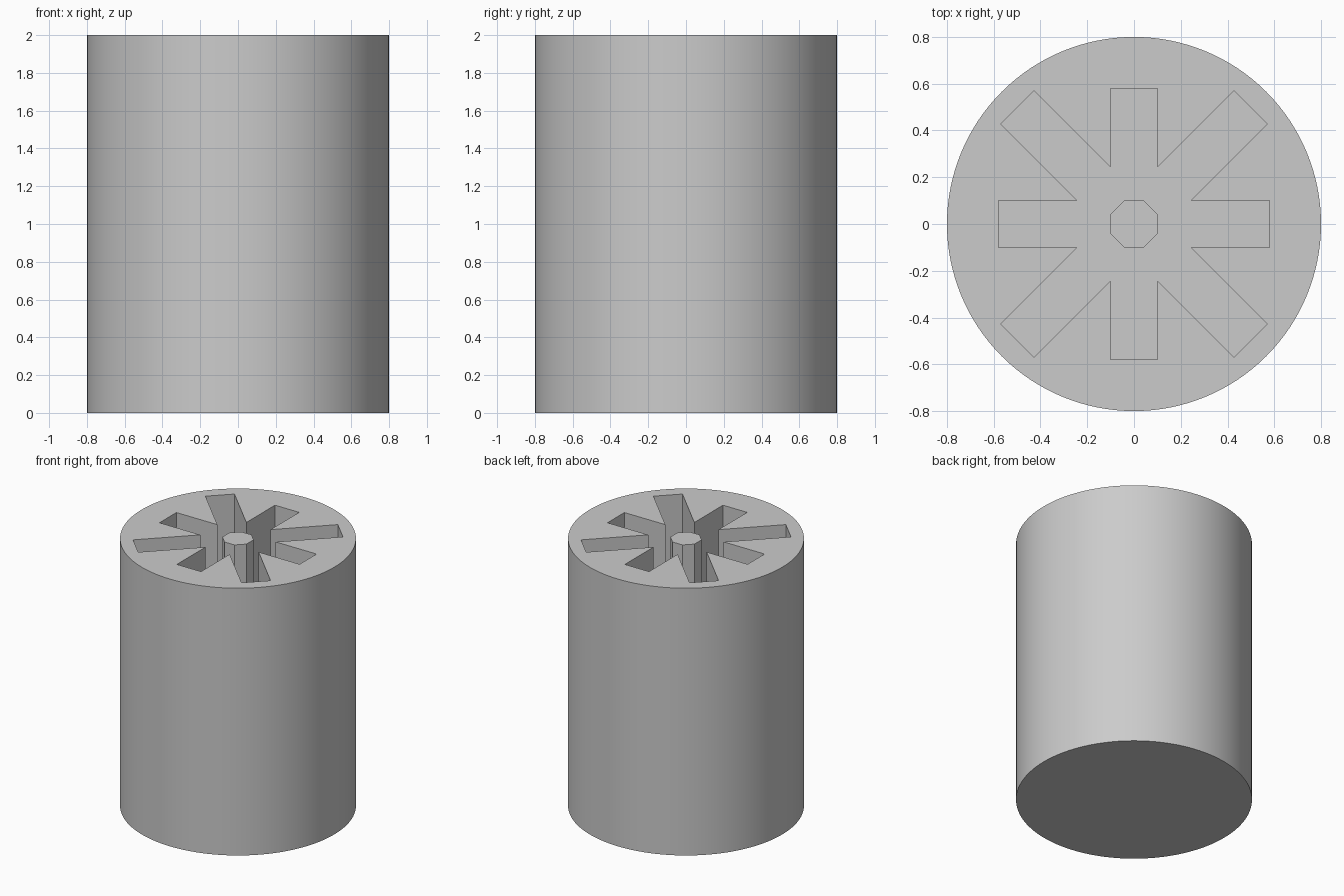
import bpy
import bmesh
import math
from mathutils import Matrix, Vector

RADIUS, HEIGHT, FLOOR = 0.8, 2.0, 0.2
HALF = 0.1                            # half the slot width
AXIAL, DIAGONAL = 0.58, 0.705         # reach of alternate slots

cube = bpy.data.objects.get("Cube")
if cube:
    bpy.data.objects.remove(cube, do_unlink=True)

grey = bpy.data.materials.new("plain grey")
grey.use_nodes = True
colour = (0.6, 0.6, 0.6, 1)
grey.diffuse_color = colour
grey.node_tree.nodes["Principled BSDF"].inputs["Base Color"].default_value = colour


def prism(name, outline, bottom, top):
    """Extrude a closed outline upwards into a solid."""
    bm = bmesh.new()
    base = bm.faces.new([bm.verts.new((p.x, p.y, bottom)) for p in outline])
    result = bmesh.ops.extrude_face_region(bm, geom=[base], use_keep_orig=True)
    raised = [v for v in result["geom"] if isinstance(v, bmesh.types.BMVert)]
    bmesh.ops.translate(bm, verts=raised, vec=(0, 0, top - bottom))
    bmesh.ops.recalc_face_normals(bm, faces=bm.faces)
    mesh = bpy.data.meshes.new(name)
    bm.to_mesh(mesh)
    bm.free()
    mesh.materials.append(grey)
    obj = bpy.data.objects.new(name, mesh)
    bpy.context.collection.objects.link(obj)
    return obj


def ring(radius, count, phase=0.0):
    angles = [phase + math.tau * i / count for i in range(count)]
    return [Vector((radius * math.cos(a), radius * math.sin(a))) for a in angles]


# Outline of eight slots meeting in the middle
notch = HALF / math.tan(math.pi / 8)
star = []
for i in range(8):
    turn = Matrix.Rotation(i * math.pi / 4, 2)
    reach = DIAGONAL if i % 2 else AXIAL
    star += [turn @ Vector(p) for p in ((reach, -HALF), (reach, HALF), (notch, HALF))]

# Cylinder with the slots cut down from its top
body = prism("slotted_cylinder", ring(RADIUS, 128), 0, HEIGHT)
cutter = prism("slot_cutter", star, FLOOR, HEIGHT + 0.1)
cutter.hide_render = True
cut = body.modifiers.new("slots", "BOOLEAN")
cut.operation = "DIFFERENCE"
cut.solver = "EXACT"
cut.object = cutter

bpy.ops.object.select_all(action="DESELECT")
body.select_set(True)
bpy.context.view_layer.objects.active = body
bpy.ops.object.modifier_apply(modifier=cut.name)
bpy.data.objects.remove(cutter, do_unlink=True)
bpy.ops.object.shade_smooth_by_angle(angle=math.radians(30))

# Eight-sided post standing in the middle, flush with the top
post_radius = HALF / math.cos(math.pi / 8)
prism("centre_post", ring(post_radius, 8, math.pi / 8), FLOOR - 0.05, HEIGHT)
